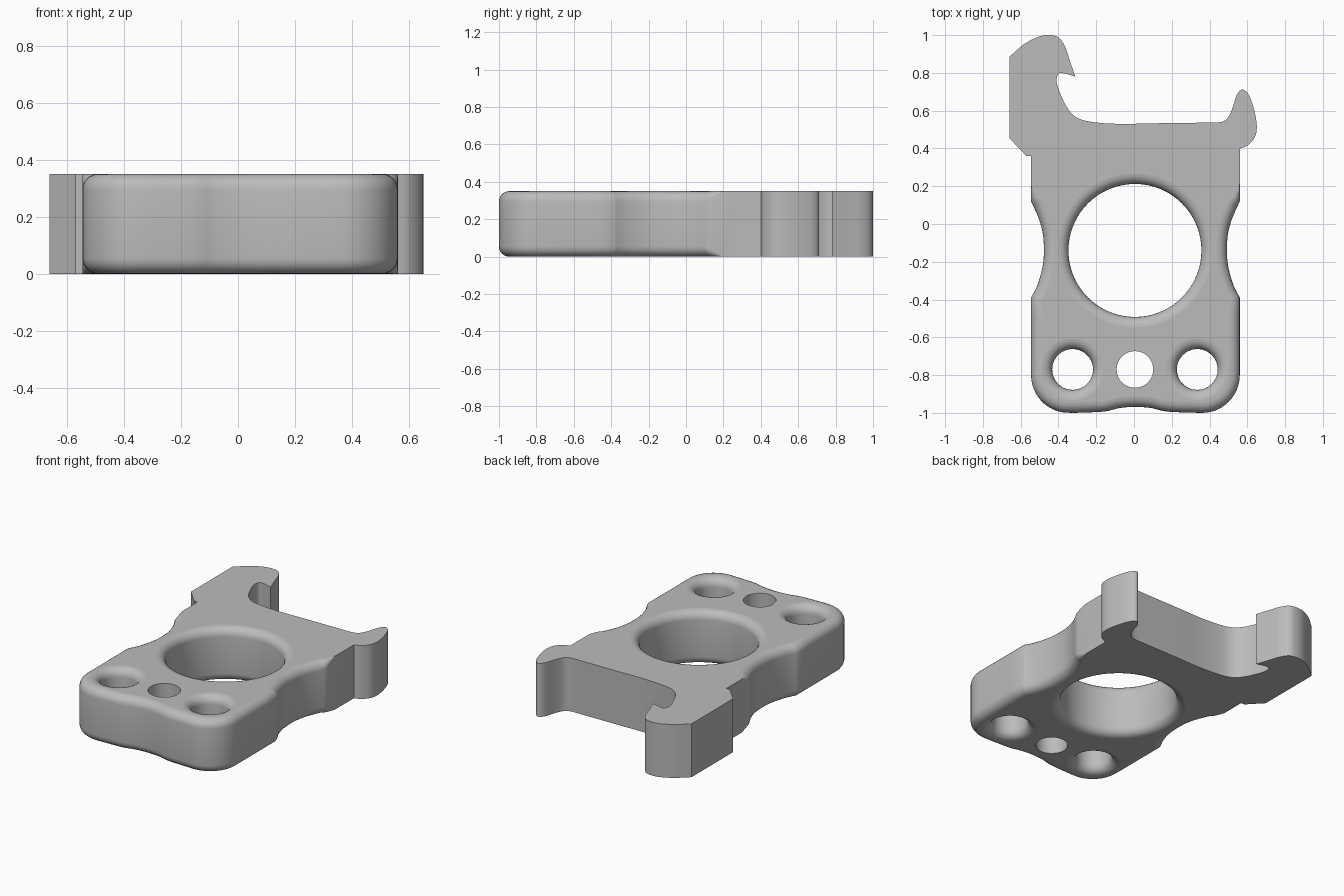
import bpy, bmesh, math
from mathutils import Vector

if "Cube" in bpy.data.objects:
    bpy.data.objects.remove(bpy.data.objects["Cube"])

H = 0.35        # plate thickness
R = 0.055       # edge rounding radius
SEG = 6         # segments in each rounding

grey = bpy.data.materials.new("plain grey")
grey.diffuse_color = (0.5, 0.5, 0.5, 1)
grey.use_nodes = True
grey.node_tree.nodes["Principled BSDF"].inputs["Base Color"].default_value = grey.diffuse_color


def smooth_run(pts, n):
    """Catmull-Rom points through pts, leaving out the last point."""
    p = [Vector(q) for q in pts]
    p = [2 * p[0] - p[1]] + p + [2 * p[-1] - p[-2]]
    out = []
    for a, b, c, d in zip(p, p[1:], p[2:], p[3:]):
        for i in range(n):
            t = i / n
            out.append(0.5 * (2 * b + (c - a) * t + (2 * a - 5 * b + 4 * c - d) * t * t
                              + (3 * b - a - 3 * c + d) * t ** 3))
    return out


def arc(cx, cy, r, a0, a1, n=12):
    return [Vector((cx + r * math.cos(math.radians(a0 + (a1 - a0) * i / n)),
                    cy + r * math.sin(math.radians(a0 + (a1 - a0) * i / n))))
            for i in range(n)]


def new_object(name, bm):
    mesh = bpy.data.meshes.new(name)
    bm.to_mesh(mesh)
    bm.free()
    obj = bpy.data.objects.new(name, mesh)
    bpy.context.collection.objects.link(obj)
    return obj


# Outline, counter-clockwise from the shallow dip in the front edge
MID = 0.0075
waist = [(0.56, -0.39), (0.525, -0.32), (0.498, -0.22), (0.492, -0.135),
         (0.498, -0.05), (0.52, 0.03), (0.56, 0.12)]
waist_left = [(2 * MID - x, y) for x, y in reversed(waist)]
right_hook = [(0.56, 0.40), (0.60, 0.415), (0.64, 0.46), (0.65, 0.52), (0.637, 0.60),
              (0.61, 0.68), (0.575, 0.712), (0.545, 0.685), (0.52, 0.61), (0.495, 0.56),
              (0.46, 0.54), (0.40, 0.537)]
left_inner = [(0.10, 0.533), (-0.08, 0.53), (-0.22, 0.54), (-0.30, 0.562), (-0.35, 0.61),
              (-0.39, 0.69), (-0.41, 0.755), (-0.40, 0.795), (-0.37, 0.797), (-0.31, 0.78)]
left_outer = [(-0.31, 0.78), (-0.34, 0.865), (-0.365, 0.94), (-0.40, 0.988), (-0.45, 1.0),
              (-0.51, 0.99), (-0.585, 0.95), (-0.66, 0.885)]
dip = [(-0.32, -1), (-0.16, -0.993), (-0.08, -0.975), (MID, -0.968), (0.095, -0.975),
       (0.175, -0.993), (0.34, -1)]

outline = (smooth_run(dip, 4) + arc(0.36, -0.80, 0.20, -90, 0)
           + smooth_run([(0.56, -0.80), (0.56, -0.39)], 4) + smooth_run(waist, 4)
           + smooth_run([(0.56, 0.12), (0.56, 0.40)], 12)
           + smooth_run(right_hook, 4) + smooth_run([(0.40, 0.537), (0.10, 0.533)], 1)
           + smooth_run(left_inner, 4) + smooth_run(left_outer, 4)
           + [Vector((-0.66, 0.885)), Vector((-0.66, 0.455)), Vector((-0.57, 0.36))]
           + smooth_run([(-0.545, 0.36), (-0.545, 0.12)], 12)
           + smooth_run(waist_left, 4)
           + smooth_run([(-0.545, -0.39), (-0.545, -0.80)], 4)
           + arc(-0.345, -0.80, 0.20, 180, 270))

# Plate: stacked outlines, rounded at the front and fading out before the hooks
count = len(outline)
bm = bmesh.new()
levels = [(i / SEG * math.pi / 2, 0) for i in range(SEG + 1)]
levels += [(a, 1) for a, _ in reversed(levels)]
rings = []
for angle, top in levels:
    ring = []
    for i, p in enumerate(outline):
        d0 = (p - outline[i - 1]).normalized()
        d1 = (outline[(i + 1) % count] - p).normalized()
        d = (d0 + d1).normalized()
        r = R * min(1, max(0, (0.2 - p.y) / 0.1))
        q = p + Vector((-d.y, d.x)) * r * (1 - math.sin(angle))
        z = r * (1 - math.cos(angle))
        ring.append(bm.verts.new((q.x, q.y, H - z if top else z)))
    rings.append(ring)
for lo, hi in zip(rings, rings[1:]):
    for i in range(count):
        j = (i + 1) % count
        bm.faces.new((lo[i], lo[j], hi[j], hi[i]))
bm.faces.new(list(reversed(rings[0])))
bm.faces.new(rings[-1])
bmesh.ops.remove_doubles(bm, verts=bm.verts, dist=0.0003)
bmesh.ops.recalc_face_normals(bm, faces=bm.faces)
plate = new_object("tool_plate", bm)
plate.data.materials.append(grey)


def cut_hole(name, x, y, radius, flare, sides):
    """Subtract a round hole whose rims flare out on both faces."""
    prof = [(radius + flare, -0.05)]
    n = SEG if flare else 0
    for i in range(n + 1):
        a = i / max(n, 1) * math.pi / 2
        prof.append((radius + flare * (1 - math.sin(a)), flare * (1 - math.cos(a))))
    prof += [(r, H - z) for r, z in reversed(prof)]
    b = bmesh.new()
    loops = [[b.verts.new((x + r * math.cos(2 * math.pi * k / sides),
                           y + r * math.sin(2 * math.pi * k / sides), z))
              for k in range(sides)] for r, z in prof]
    for lo, hi in zip(loops, loops[1:]):
        for k in range(sides):
            m = (k + 1) % sides
            b.faces.new((lo[k], lo[m], hi[m], hi[k]))
    b.faces.new(list(reversed(loops[0])))
    b.faces.new(loops[-1])
    bmesh.ops.recalc_face_normals(b, faces=b.faces)
    cutter = new_object(name, b)
    cutter.hide_render = True
    mod = plate.modifiers.new(name, 'BOOLEAN')
    mod.operation = 'DIFFERENCE'
    mod.solver = 'EXACT'
    mod.object = cutter
    bpy.context.view_layer.objects.active = plate
    bpy.ops.object.modifier_apply(modifier=name)
    bpy.data.objects.remove(cutter)


cut_hole("finger_hole", 0.005, -0.14, 0.352, R, 72)
cut_hole("left_hole", -0.325, -0.77, 0.108, R, 40)
cut_hole("right_hole", 0.335, -0.77, 0.108, R, 40)
cut_hole("centre_hole", 0.005, -0.77, 0.097, 0, 40)

# Smooth walls and roundings, flat top and bottom
bpy.ops.object.select_all(action='DESELECT')
plate.select_set(True)
bpy.context.view_layer.objects.active = plate
bpy.ops.object.shade_smooth_by_angle(angle=math.radians(30))
bm = bmesh.new()
bm.from_mesh(plate.data)
bm.normal_update()
for e in bm.edges:
    if any(abs(f.normal.z) > 0.999 for f in e.link_faces):
        e.smooth = False
bm.to_mesh(plate.data)
bm.free()
